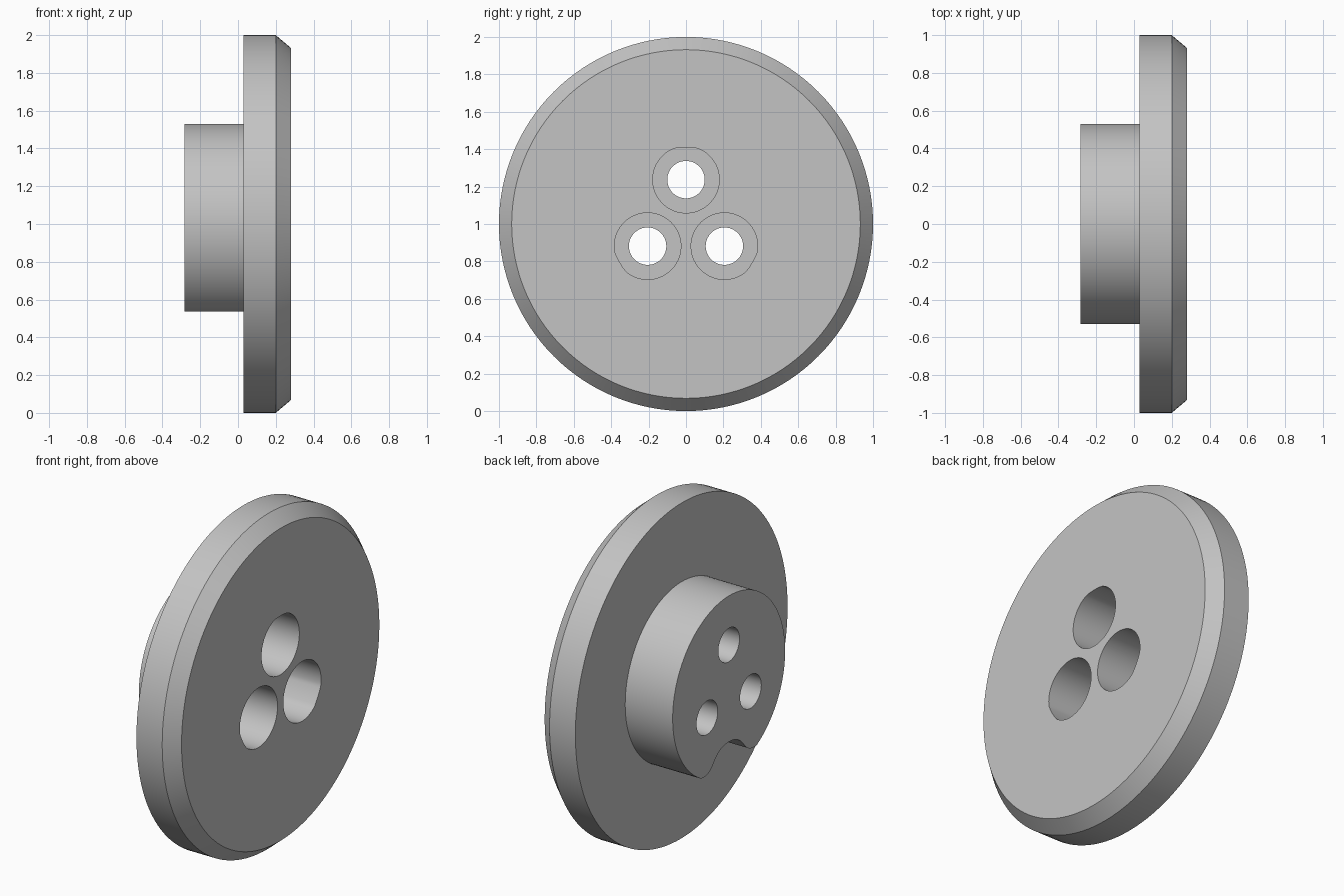
import bpy, bmesh, math

if "Cube" in bpy.data.objects:
    bpy.data.objects.remove(bpy.data.objects["Cube"])

grey = bpy.data.materials.new("light grey")
grey.diffuse_color = (0.55, 0.55, 0.55, 1)
grey.use_nodes = True
grey.node_tree.nodes["Principled BSDF"].inputs["Base Color"].default_value = grey.diffuse_color


def loft(name, rings):
    """Solid along x: rings is a list of (x, [(y, z), ...]) with equal counts."""
    bm = bmesh.new()
    loops = [[bm.verts.new((x, y, z)) for y, z in pts] for x, pts in rings]
    n = len(loops[0])
    for a, b in zip(loops, loops[1:]):
        for i in range(n):
            j = (i + 1) % n
            bm.faces.new((a[i], a[j], b[j], b[i]))
    bm.faces.new(loops[0][::-1])
    bm.faces.new(loops[-1])
    bmesh.ops.recalc_face_normals(bm, faces=bm.faces)
    mesh = bpy.data.meshes.new(name)
    bm.to_mesh(mesh)
    bm.free()
    mesh.materials.append(grey)
    obj = bpy.data.objects.new(name, mesh)
    bpy.context.collection.objects.link(obj)
    return obj


def circle(r, y=0, z=1, n=128):
    return [(y + r * math.cos(2 * math.pi * i / n),
             z + r * math.sin(2 * math.pi * i / n)) for i in range(n)]


def combine(target, tool, operation):
    """Apply a boolean and delete the helper."""
    mod = target.modifiers.new("bool", 'BOOLEAN')
    mod.operation, mod.solver, mod.object = operation, 'EXACT', tool
    bpy.context.view_layer.objects.active = target
    bpy.ops.object.modifier_apply(modifier=mod.name)
    bpy.data.objects.remove(tool)


# Flange with chamfered outer face
flange = loft("flanged_disc", [(0.03, circle(1)), (0.20, circle(1)), (0.28, circle(0.932))])

# Hub outline: round, with a flared bell-shaped notch at the bottom
R = 0.53
half = math.radians(30)
arc = [-math.pi / 2 + half + (2 * math.pi - 2 * half) * i / 96 for i in range(97)]
outline = [(R * math.cos(a), 1 + R * math.sin(a)) for a in arc]
side = [(0.245, 0.537), (0.22, 0.538), (0.195, 0.545), (0.172, 0.558), (0.15, 0.58),
        (0.13, 0.604), (0.105, 0.627), (0.075, 0.645), (0.04, 0.656)]
outline += [(-y, z) for y, z in side] + [(0, 0.66)] + side[::-1]
hub = loft("hub", [(-0.283, outline), (0.1, outline)])
combine(flange, hub, 'UNION')

# Three counterbored holes; the counterbores are trimmed by a common circle
for k in range(3):
    a = math.pi / 2 + k * 2 * math.pi / 3
    y, z = 0.237 * math.cos(a), 1 + 0.237 * math.sin(a)
    bore = []
    for py, pz in circle(0.178, y, z, 96):
        s = min(1, 0.409 / math.hypot(py, pz - 1))
        bore.append((py * s, 1 + (pz - 1) * s))
    combine(flange, loft("counterbore", [(-0.06, bore), (0.4, bore)]), 'DIFFERENCE')
    hole = circle(0.1, y, z, 64)
    combine(flange, loft("hole", [(-0.4, hole), (0.1, hole)]), 'DIFFERENCE')

# Smooth round walls, sharp rims
bpy.ops.object.select_all(action='DESELECT')
flange.select_set(True)
bpy.context.view_layer.objects.active = flange
bpy.ops.object.shade_smooth_by_angle(angle=math.radians(25))
